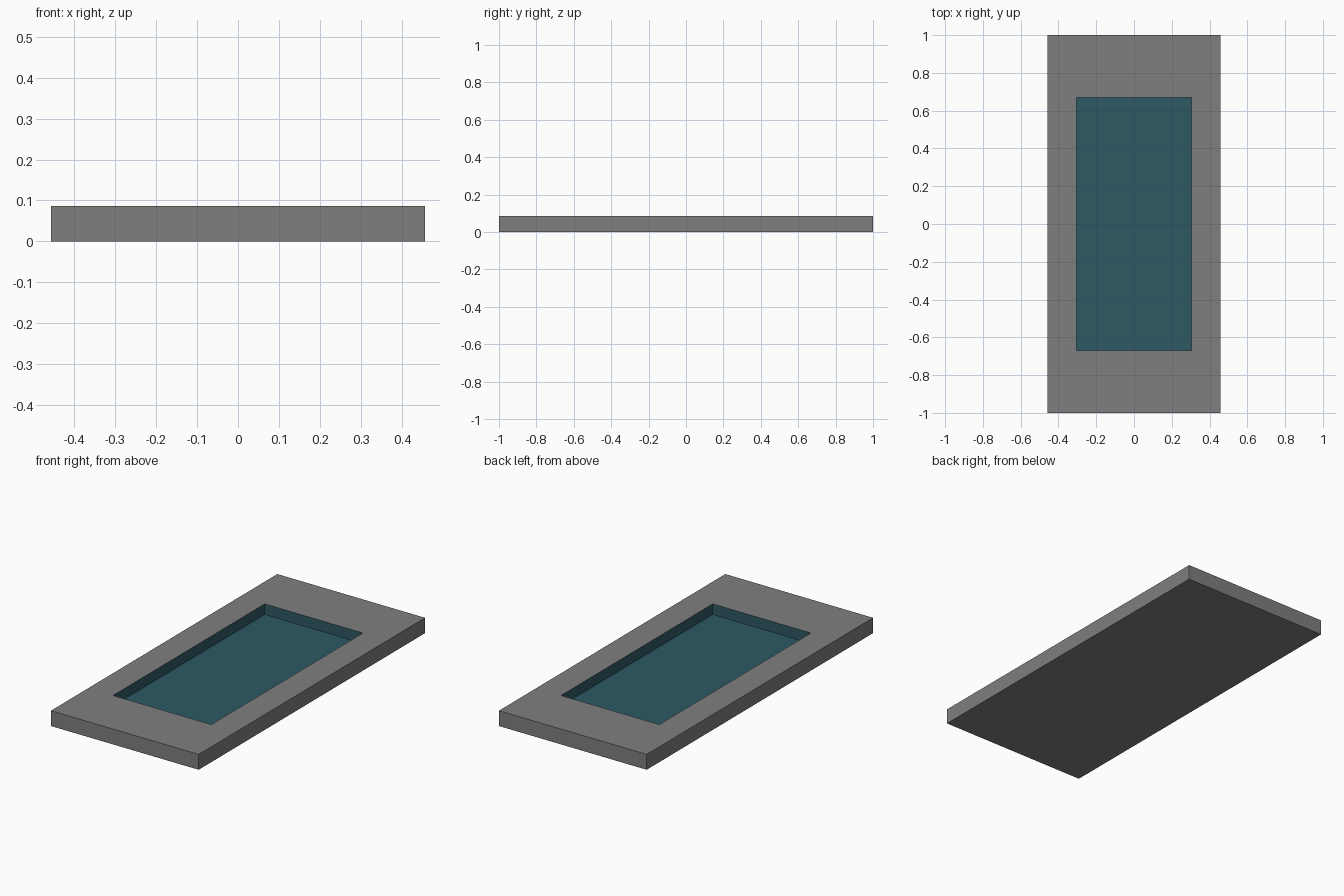
import bpy, bmesh

if "Cube" in bpy.data.objects:
    bpy.data.objects.remove(bpy.data.objects["Cube"])

W, L, H = 0.457, 1.0, 0.086      # outer half width, half length, height
IW, IL, FLOOR = 0.304, 0.67, 0.027  # basin half width, half length, floor height


def material(name, color):
    m = bpy.data.materials.new(name)
    m.diffuse_color = (*color, 1.0)
    m.use_nodes = True
    m.node_tree.nodes["Principled BSDF"].inputs["Base Color"].default_value = m.diffuse_color
    return m


grey = material("stone grey", (0.212, 0.212, 0.212))
teal = material("deep teal", (0.026, 0.098, 0.127))


def ring(bm, w, l, z):
    return [bm.verts.new((sx * w, sy * l, z))
            for sx, sy in ((-1, -1), (1, -1), (1, 1), (-1, 1))]


def bridge(bm, a, b, mat):
    for i in range(4):
        j = (i + 1) % 4
        bm.faces.new((a[i], a[j], b[j], b[i])).material_index = mat


# Slab with a rectangular recessed basin, as stacked rings
bm = bmesh.new()
base = ring(bm, W, L, 0)
top = ring(bm, W, L, H)
rim = ring(bm, IW, IL, H)
floor = ring(bm, IW, IL, FLOOR)

bm.faces.new(base[::-1])          # underside
bridge(bm, base, top, 0)          # outer sides
bridge(bm, top, rim, 0)           # flat border
bridge(bm, rim, floor, 1)         # basin walls
bm.faces.new(floor).material_index = 1  # basin floor
bmesh.ops.recalc_face_normals(bm, faces=bm.faces[:])

mesh = bpy.data.meshes.new("pool_basin")
bm.to_mesh(mesh)
bm.free()
mesh.materials.append(grey)
mesh.materials.append(teal)
bpy.context.collection.objects.link(bpy.data.objects.new("pool_basin", mesh))
